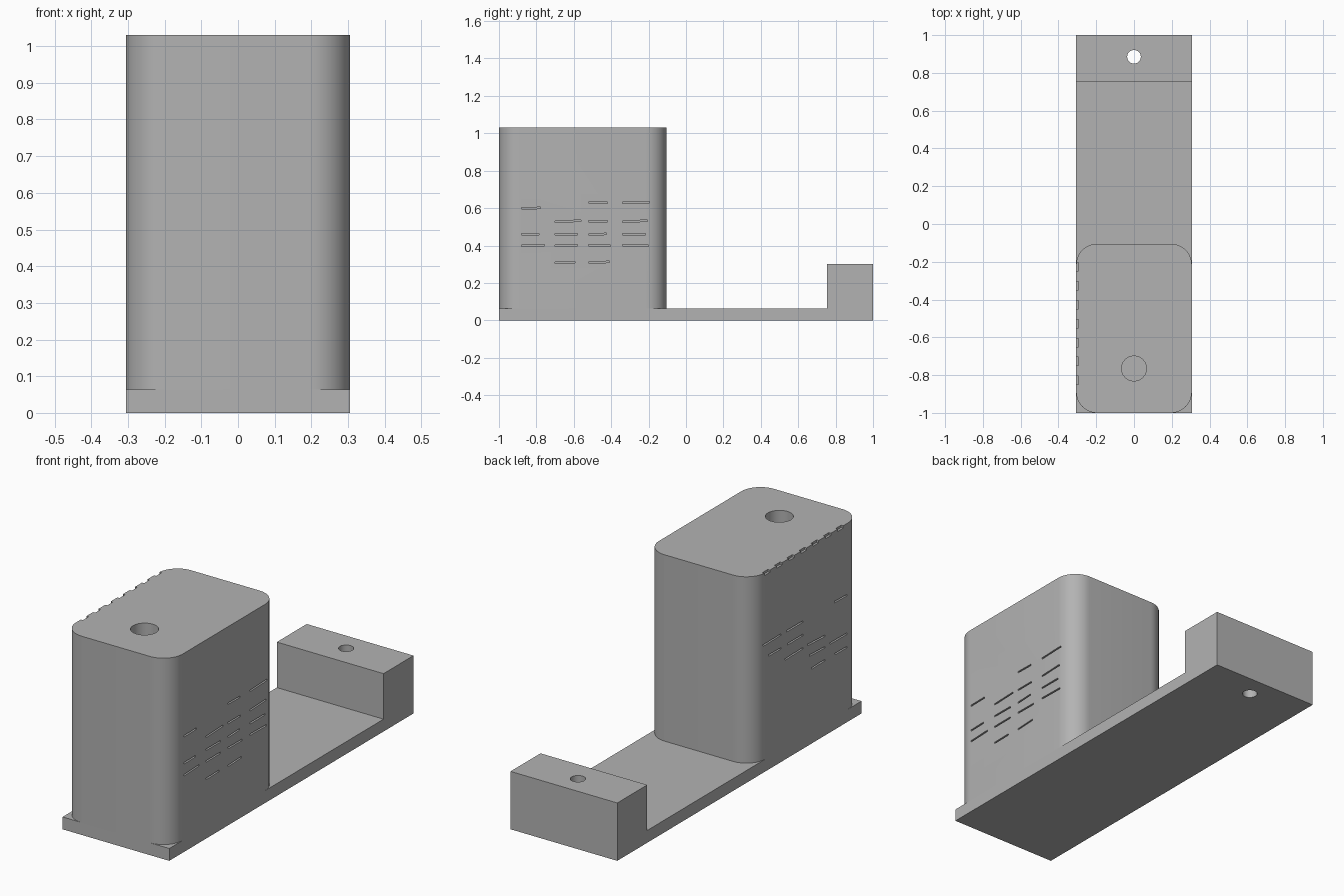
import bpy, bmesh, math, random
from mathutils import Vector, Matrix

if "Cube" in bpy.data.objects:
    bpy.data.objects.remove(bpy.data.objects["Cube"], do_unlink=True)

random.seed(4)
HALF_W = 0.306
PLATE_TOP = 0.064

grey = bpy.data.materials.new("plain grey")
grey.use_nodes = True
COLOUR = (0.45, 0.45, 0.45, 1)
grey.diffuse_color = COLOUR
grey.node_tree.nodes["Principled BSDF"].inputs["Base Color"].default_value = COLOUR


def finish(name, bm):
    mesh = bpy.data.meshes.new(name)
    bm.to_mesh(mesh)
    bm.free()
    mesh.materials.append(grey)
    ob = bpy.data.objects.new(name, mesh)
    bpy.context.collection.objects.link(ob)
    return ob


def add_box(bm, low, high, tilt=0):
    low, high = Vector(low), Vector(high)
    size = high - low
    matrix = (Matrix.Translation((low + high) / 2) @ Matrix.Rotation(tilt, 4, "X")
              @ Matrix.Diagonal((*size, 1)))
    return bmesh.ops.create_cube(bm, size=1, matrix=matrix)["verts"]


def box(name, low, high, corner=0):
    bm = bmesh.new()
    add_box(bm, low, high)
    if corner:
        upright = [e for e in bm.edges
                   if abs(e.verts[0].co.z - e.verts[1].co.z) > 0.1]
        bmesh.ops.bevel(bm, geom=upright, offset=corner, segments=12,
                        profile=0.5, affect="EDGES")
    return finish(name, bm)


def cylinder(name, radius, y, bottom, top):
    bm = bmesh.new()
    bmesh.ops.create_cone(bm, cap_ends=True, segments=48, radius1=radius,
                          radius2=radius, depth=top - bottom,
                          matrix=Matrix.Translation((0, y, (bottom + top) / 2)))
    return finish(name, bm)


def modify(ob, cutter, operation="DIFFERENCE"):
    mod = ob.modifiers.new(operation.title(), "BOOLEAN")
    mod.operation = operation
    mod.solver = "EXACT"
    mod.object = cutter
    bpy.context.view_layer.objects.active = ob
    bpy.ops.object.modifier_apply(modifier=mod.name)
    bpy.data.objects.remove(cutter, do_unlink=True)


# Base plate with a raised end lug and a bolt hole through both
base = box("base_plate", (-HALF_W, -1, 0), (HALF_W, 1, PLATE_TOP))
lug = box("end_lug", (-HALF_W, 0.755, 0), (HALF_W, 1, 0.3))
modify(base, lug, "UNION")
modify(base, cylinder("bolt_hole", 0.036, 0.885, -0.1, 0.4))

# Tall rounded block with a vertical bore
block = box("rounded_block", (-HALF_W, -1, PLATE_TOP),
            (HALF_W, -0.105, 1.03), 0.11)
modify(block, cylinder("block_bore", 0.066, -0.765, 0.1, 1.2))

# Shallow broken grooves worn into the two long sides
ROWS = {1: (0.63, 0.60, 0.53, 0.46, 0.40, 0.31),
        -1: (0.66, 0.59, 0.52, 0.46, 0.39)}
grooves = bmesh.new()
for side, heights in ROWS.items():
    for z in heights:
        for i in range(4):
            if random.random() < 0.3:
                continue
            y = -0.88 + i * 0.18
            length = random.uniform(0.09, 0.15)
            xs = sorted((side * (HALF_W - 0.012), side * (HALF_W + 0.02)))
            add_box(grooves, (xs[0], y, z - 0.004), (xs[1], y + length, z + 0.004),
                    random.uniform(-0.02, 0.05))

# Small nicks along one upper edge
for i in range(7):
    y = -0.85 + i * 0.1
    add_box(grooves, (-HALF_W - 0.02, y, 1.018), (-HALF_W + 0.012, y + 0.045, 1.05))
modify(block, finish("wear_grooves", grooves))

for ob in (base, block):
    bpy.ops.object.select_all(action="DESELECT")
    ob.select_set(True)
    bpy.context.view_layer.objects.active = ob
    bpy.ops.object.shade_smooth_by_angle(angle=math.radians(30))
